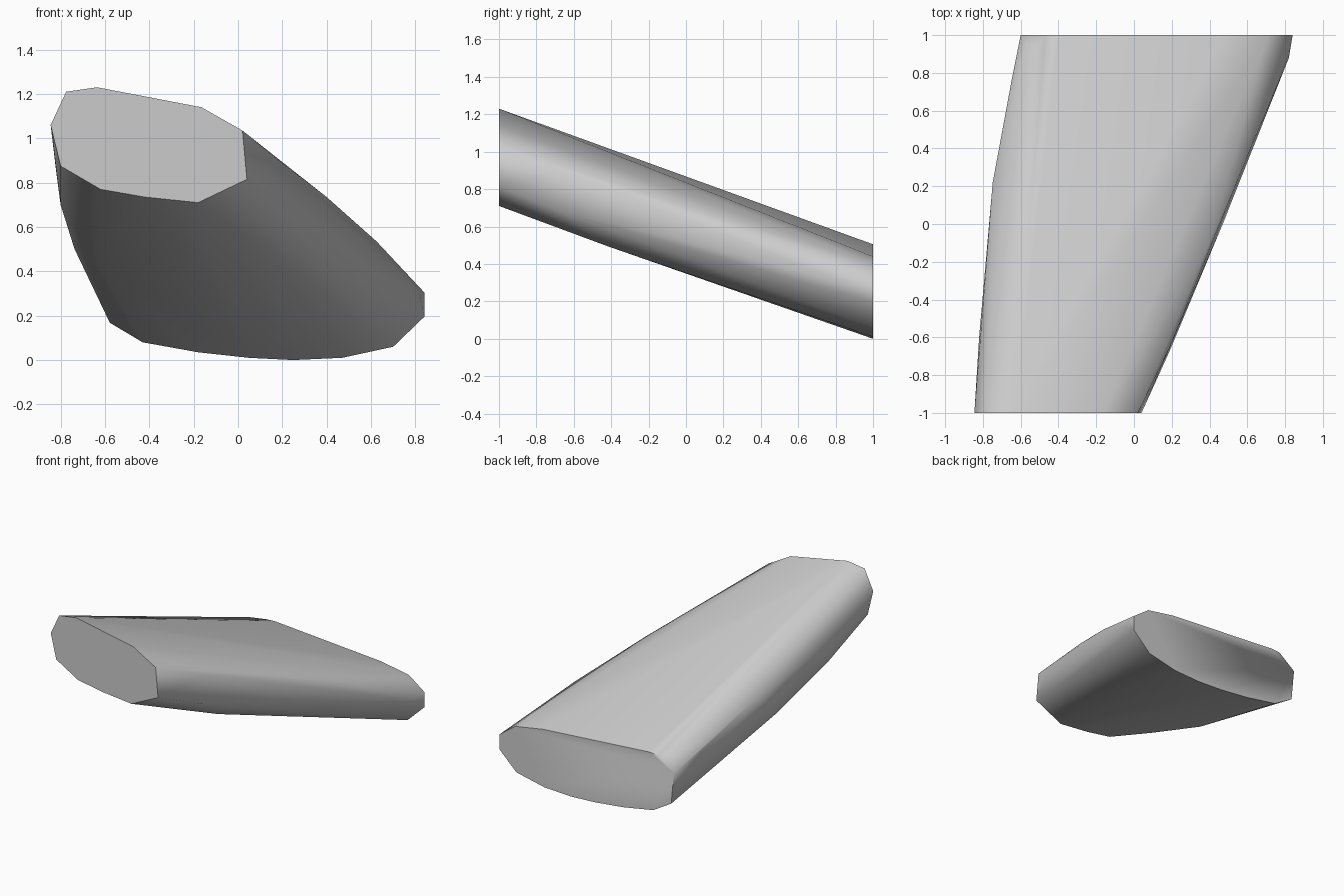
import bpy
import bmesh
import math

default = bpy.data.objects.get("Cube")
if default:
    bpy.data.objects.remove(default, do_unlink=True)

# Single grey material
grey = bpy.data.materials.new("light grey")
grey.use_nodes = True
colour = (0.6, 0.6, 0.6, 1)
grey.diffuse_color = colour
grey.node_tree.nodes["Principled BSDF"].inputs["Base Color"].default_value = colour

# End profiles as (x, z)
front_profile = [(-.845, 1.06), (-.775, 1.21), (-.635, 1.23), (-.165, 1.14),
                 (.02, 1.035), (.04, .815), (-.18, .71), (-.42, .735),
                 (-.62, .77), (-.80, .875)]
back_profile = [(-.60, .40), (-.47, .50), (-.40, .505), (.48, .44), (.71, .40),
                (.84, .305), (.84, .195), (.70, .06), (.47, .01), (.25, 0),
                (.05, .01), (-.18, .035), (-.43, .08), (-.578, .168)]

# Points that make the flanks and underside bulge between the ends
left_bulge = [(-.82, -.6, .85), (-.80, -.53, .70), (-.737, -.03, .50),
              (-.748, .22, .71), (-.65, .75, .49), (-.55, .93, .52)]
right_bulge = [(.19, -.65, .895), (.19, -.67, .68), (.40, -.1, .735),
               (.47, 0, .52), (.625, .42, .535), (.82, .88, .29)]
under_bulge = [(.13, -.42, .495), (-.65, -.6, .635), (-.63, -.04, .43)]

points = [(x, -1, z) for x, z in front_profile]
points += [(x, 1, z) for x, z in back_profile]
points += left_bulge + right_bulge + under_bulge

# Body: a tight skin around the two ends and the bulges
bm = bmesh.new()
for p in points:
    bm.verts.new(p)
bmesh.ops.convex_hull(bm, input=bm.verts[:])
loose = [v for v in bm.verts if not v.link_faces]
bmesh.ops.delete(bm, geom=loose, context='VERTS')
bmesh.ops.dissolve_limit(bm, angle_limit=math.radians(0.5),
                         verts=bm.verts[:], edges=bm.edges[:])
bmesh.ops.recalc_face_normals(bm, faces=bm.faces[:])
mesh = bpy.data.meshes.new("slanted_bar")
bm.to_mesh(mesh)
bm.free()
mesh.materials.append(grey)

bar = bpy.data.objects.new("slanted_bar", mesh)
bpy.context.collection.objects.link(bar)
bpy.ops.object.select_all(action='DESELECT')
bar.select_set(True)
bpy.context.view_layer.objects.active = bar
bpy.ops.object.shade_smooth_by_angle(angle=math.radians(60))
